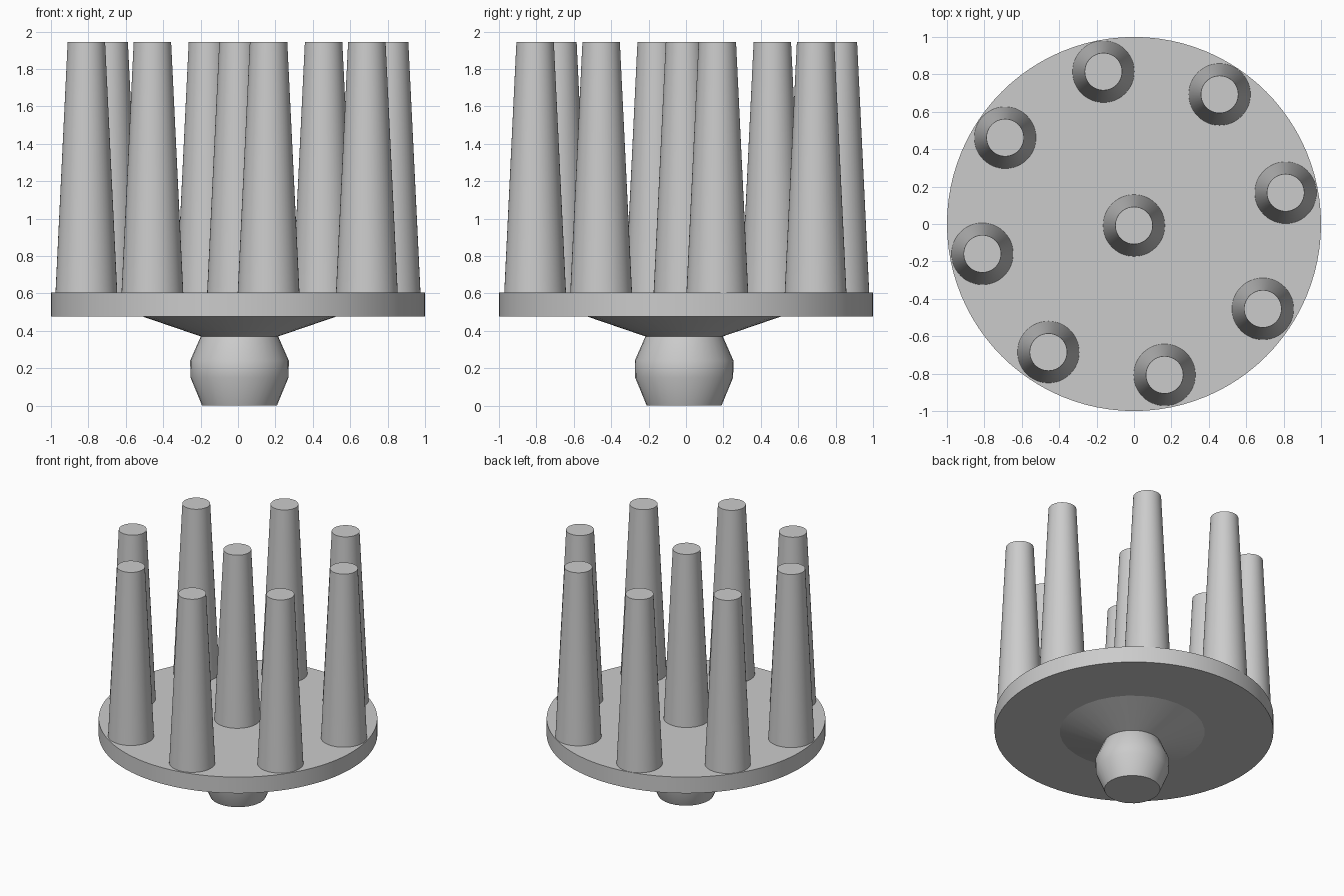
import bpy
import math

if "Cube" in bpy.data.objects:
    bpy.data.objects.remove(bpy.data.objects["Cube"], do_unlink=True)

GREY = (0.6, 0.6, 0.6, 1.0)
mat = bpy.data.materials.new("plain grey")
mat.use_nodes = True
mat.diffuse_color = GREY
mat.node_tree.nodes["Principled BSDF"].inputs["Base Color"].default_value = GREY


def lathe(name, profile, location, sides):
    """Solid of revolution from (radius, height) points, capped at both ends."""
    verts, faces = [], []
    for radius, z in profile:
        for i in range(sides):
            a = math.tau * i / sides
            verts.append((radius * math.cos(a), radius * math.sin(a), z))
    for ring in range(len(profile) - 1):
        low, high = ring * sides, (ring + 1) * sides
        for i in range(sides):
            j = (i + 1) % sides
            faces.append((low + i, low + j, high + j, high + i))
    faces.append(tuple(reversed(range(sides))))
    faces.append(tuple(range(len(verts) - sides, len(verts))))
    mesh = bpy.data.meshes.new(name)
    mesh.from_pydata(verts, [], faces)
    mesh.materials.append(mat)
    obj = bpy.data.objects.new(name, mesh)
    obj.location = location
    bpy.context.collection.objects.link(obj)
    bpy.ops.object.select_all(action="DESELECT")
    obj.select_set(True)
    bpy.context.view_layer.objects.active = obj
    bpy.ops.object.shade_smooth_by_angle(angle=math.radians(35))
    return obj


PLATE_BOTTOM, PLATE_TOP, PEG_TOP = 0.477, 0.605, 1.945

# Round plate
lathe("plate", [(1, PLATE_BOTTOM), (1, PLATE_TOP)], (0, 0, 0), 96)

# Rounded knob flaring into the underside of the plate
stem = [(0.2, 0), (0.262, 0.15), (0.264, 0.24), (0.207, 0.37), (0.52, PLATE_BOTTOM)]
lathe("knob_stem", stem, (0.008, -0.01, 0), 32)

# Tapered pegs: one in the middle, eight around the rim
peg = [(0.165, 0), (0.1, PEG_TOP - PLATE_TOP)]
lathe("middle_peg", peg, (0, -0.008, PLATE_TOP), 48)
for k in range(8):
    a = math.radians(11.4 + 45 * k)
    spot = (0.827 * math.cos(a), 0.827 * math.sin(a) + 0.004, PLATE_TOP)
    lathe(f"rim_peg_{k + 1}", peg, spot, 48)
